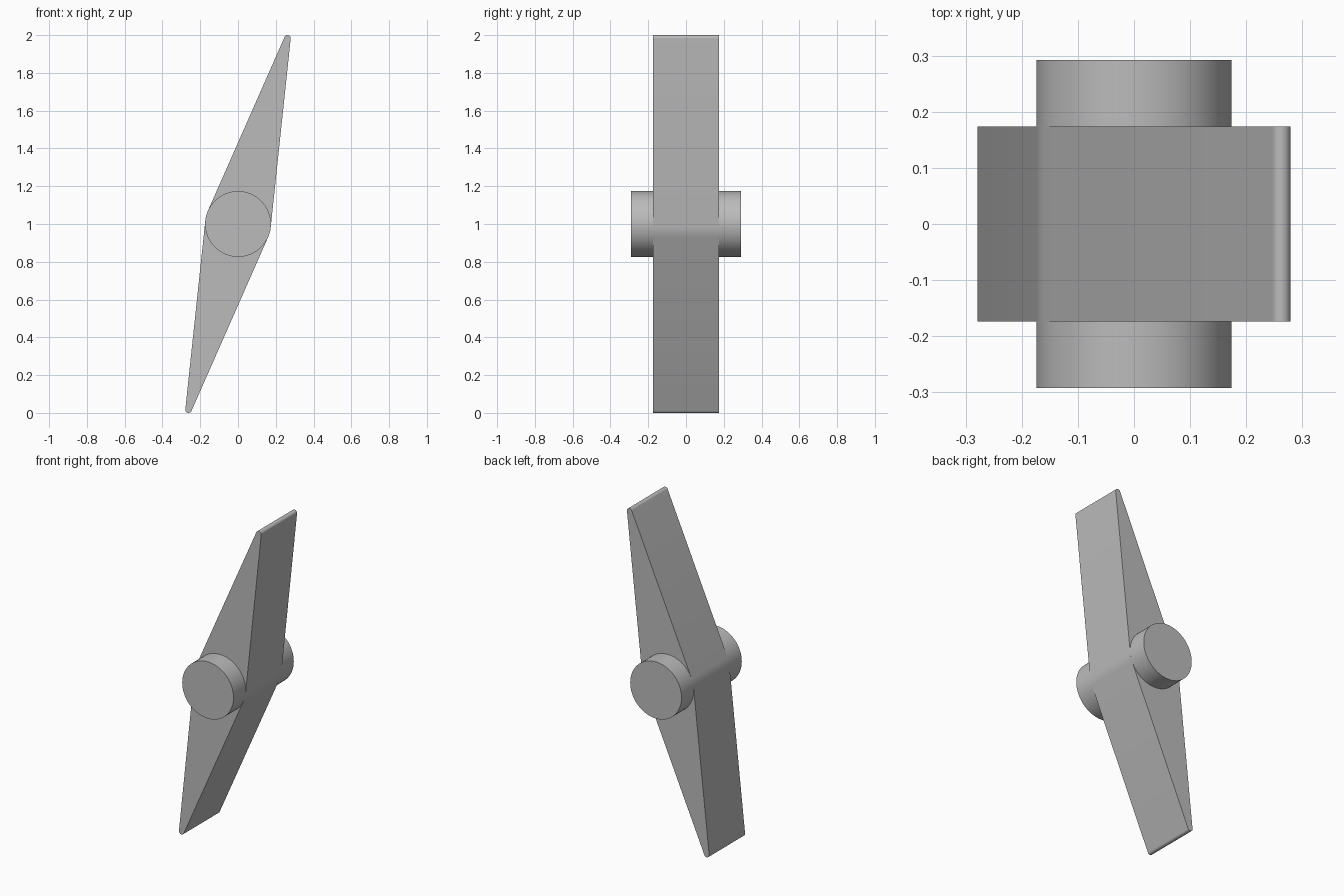
import bpy, bmesh
from math import sin, cos, pi, atan2, asin, hypot, radians
from mathutils import Vector

cube = bpy.data.objects.get("Cube")
if cube:
    bpy.data.objects.remove(cube, do_unlink=True)

HUB_R, TIP_R = 0.174, 0.017
TIP = Vector((0.262, 0.983))      # tip centre relative to the hub axis
BLADE_Y, HUB_Y = 0.174, 0.292
CENTRE_Z = 1.0

grey = bpy.data.materials.new("plain grey")
grey.use_nodes = True
GREY = (0.5, 0.5, 0.5, 1)
grey.diffuse_color = GREY
grey.node_tree.nodes["Principled BSDF"].inputs["Base Color"].default_value = GREY


def arc(centre, radius, start, end, steps):
    return [centre + radius * Vector((cos(a), sin(a)))
            for a in (start + (end - start) * i / steps for i in range(steps + 1))]


def prism(name, outline, y0, y1):
    """Extrude an x-z outline from y0 to y1."""
    bm = bmesh.new()
    face = bm.faces.new([bm.verts.new((p.x, y0, p.y + CENTRE_Z)) for p in outline])
    new = bmesh.ops.extrude_face_region(bm, geom=[face], use_keep_orig=True)["geom"]
    bmesh.ops.translate(bm, vec=(0, y1 - y0, 0),
                        verts=[v for v in new if isinstance(v, bmesh.types.BMVert)])
    bmesh.ops.recalc_face_normals(bm, faces=bm.faces)
    mesh = bpy.data.meshes.new(name)
    bm.to_mesh(mesh)
    bm.free()
    mesh.materials.append(grey)
    obj = bpy.data.objects.new(name, mesh)
    bpy.context.collection.objects.link(obj)
    bpy.ops.object.select_all(action='DESELECT')
    obj.select_set(True)
    bpy.context.view_layer.objects.active = obj
    bpy.ops.object.shade_smooth_by_angle(angle=radians(30))
    return obj


# Double blade: round tips joined to the round hub by tangent lines
axis = atan2(TIP.y, TIP.x)
spread = pi / 2 - asin((HUB_R - TIP_R) / hypot(*TIP))
origin = Vector((0, 0))
outline = []
for turn, side in ((0, 1), (pi, -1)):
    a = axis + turn
    outline += arc(TIP * side, TIP_R, a - spread, a + spread, 16)
    outline += arc(origin, HUB_R, a + spread, a + pi - spread, 8)
prism("double_blade", outline, -BLADE_Y, BLADE_Y)

# Hub ends standing out on both faces
circle = arc(origin, HUB_R, 0, 2 * pi, 64)[:-1]
prism("front_hub", circle, -HUB_Y, -BLADE_Y)
prism("back_hub", circle, BLADE_Y, HUB_Y)
